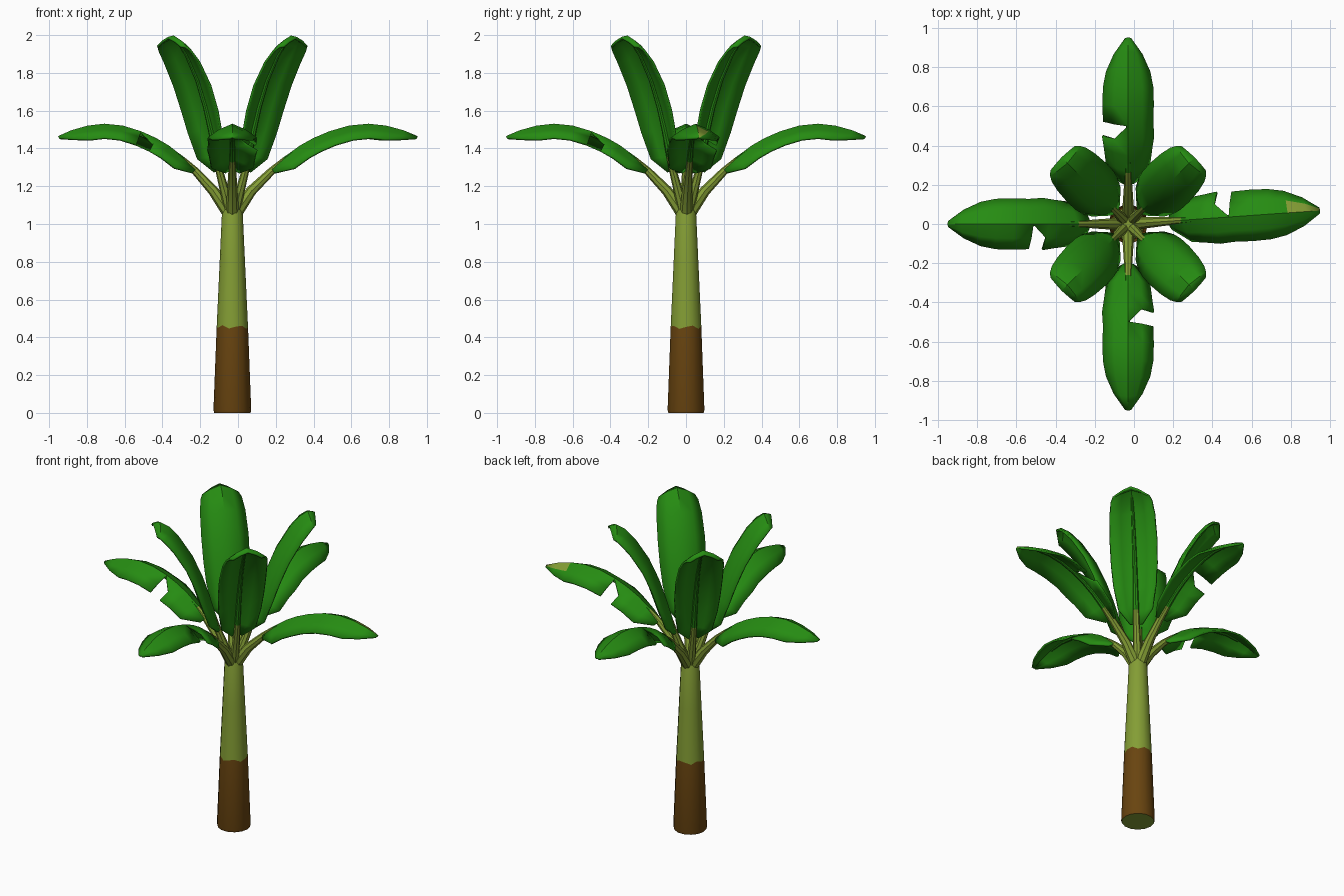
import bpy, bmesh, math
from mathutils import Vector

if "Cube" in bpy.data.objects:
    bpy.data.objects.remove(bpy.data.objects["Cube"])

CX = -0.03  # trunk axis


def material(name, rgb):
    m = bpy.data.materials.new(name)
    m.diffuse_color = (*rgb, 1)
    m.use_nodes = True
    m.node_tree.nodes["Principled BSDF"].inputs["Base Color"].default_value = m.diffuse_color
    return m


LEAF = material("leaf green", (0.019, 0.26, 0.006))
STEM = material("stem green", (0.23, 0.34, 0.035))
BARK = material("bark brown", (0.14, 0.058, 0.005))


def finish(name, bm, mats, angle=40):
    bmesh.ops.recalc_face_normals(bm, faces=bm.faces[:])
    me = bpy.data.meshes.new(name)
    bm.to_mesh(me)
    bm.free()
    for m in mats:
        me.materials.append(m)
    ob = bpy.data.objects.new(name, me)
    bpy.context.collection.objects.link(ob)
    bpy.ops.object.select_all(action='DESELECT')
    bpy.context.view_layer.objects.active = ob
    ob.select_set(True)
    bpy.ops.object.shade_smooth_by_angle(angle=math.radians(angle))
    return ob


def frames(path, angle):
    """Points, side vectors and upward normals along a radial (r, z) path."""
    out = Vector((math.cos(angle), math.sin(angle), 0))
    side = Vector((-out.y, out.x, 0))
    result = []
    for i, (r, z) in enumerate(path):
        a, b = path[max(i - 1, 0)], path[min(i + 1, len(path) - 1)]
        t = Vector((b[0] - a[0], b[1] - a[1])).normalized()
        p = out * r + Vector((CX, 0, z))
        result.append((p, side, out * -t.y + Vector((0, 0, t.x))))
    return result


def tube(name, path, radii, angle, mats, leaf_from):
    """Tapered stalk, turning leaf green where it runs on as a midrib."""
    bm = bmesh.new()
    n = 8
    rings = []
    for (p, s, up), r in zip(frames(path, angle), radii):
        rings.append([bm.verts.new(p + (s * math.cos(k * math.tau / n)
                      + up * math.sin(k * math.tau / n)) * r) for k in range(n)])
    for i in range(len(rings) - 1):
        for k in range(n):
            f = bm.faces.new((rings[i][k], rings[i][(k + 1) % n],
                              rings[i + 1][(k + 1) % n], rings[i + 1][k]))
            f.material_index = int(i >= leaf_from)
    bm.faces.new(rings[0])
    bm.faces.new(rings[-1])
    finish(name, bm, mats)


def leaf(name, path, widths, drop, angle, tear=None, patch=None):
    """Folded blade: tear = torn segment, patch = pale segments near the rib."""
    us = (-1, -0.55, 0, 0.55, 1)
    bm = bmesh.new()
    rows = []
    for i, ((p, s, up), w) in enumerate(zip(frames(path, angle), widths)):
        rows.append([bm.verts.new(p + s * (u * w)
                     - up * (drop * abs(u) ** 1.4 * min(1, w / 0.11))) for u in us])
    for i in range(len(rows) - 1):
        for j in range(4):
            if tear == i and j >= 2:
                if j == 2:  # wedge closes toward the rib
                    bm.faces.new((rows[i][2], rows[i][3], rows[i + 1][2]))
                continue
            f = bm.faces.new((rows[i][j], rows[i][j + 1],
                              rows[i + 1][j + 1], rows[i + 1][j]))
            f.material_index = int(bool(patch) and i in patch and j == 2)
    ob = finish(name, bm, [LEAF, STEM])
    mod = ob.modifiers.new("thickness", 'SOLIDIFY')
    mod.thickness = 0.012
    mod.offset = 0


# Trunk: bark below an uneven line, green above, green underside
bm = bmesh.new()
n = 14
rings = []
for z, r, jag in ((0, 0.096, 0), (0.015, 0.1, 0), (0.455, 0.083, 0.01),
                  (0.8, 0.067, 0), (1.06, 0.055, 0), (1.13, 0.035, 0)):
    rings.append([bm.verts.new((CX + r * math.cos(k * math.tau / n),
                                r * math.sin(k * math.tau / n),
                                z + jag * math.sin(k * 2.3))) for k in range(n)])
for i in range(len(rings) - 1):
    for k in range(n):
        f = bm.faces.new((rings[i][k], rings[i][(k + 1) % n],
                          rings[i + 1][(k + 1) % n], rings[i + 1][k]))
        f.material_index = int(i < 2)
bm.faces.new(rings[0])
bm.faces.new(rings[-1])
finish("trunk", bm, [STEM, BARK])

# Lower arching leaves
low = [(0.2, 1.29), (0.27, 1.35), (0.35, 1.41), (0.42, 1.45), (0.5, 1.485),
       (0.6, 1.515), (0.7, 1.525), (0.79, 1.515), (0.88, 1.49), (0.95, 1.46)]
low_w = [0.04, 0.11, 0.12, 0.13, 0.125, 0.128, 0.125, 0.11, 0.07, 0.012]
for name, turn, reach, patch in (("right", 4, 1.032, (7, 8)), ("back", 90, 1, None),
                                 ("left", 180, 0.968, None), ("front", 270, 1, None)):
    a = math.radians(turn)
    path = [(r * reach, z) for r, z in low]
    leaf(name + "_leaf", path, low_w, 0.07, a, 3, patch)
    rib = [(0.02, 1.06), (0.1, 1.175)] + [(r, z - 0.012) for r, z in path[:8]]
    tube(name + "_stalk", rib, [0.035, 0.028, 0.021, 0.017, 0.014, 0.012,
                                0.01, 0.009, 0.007, 0.005], a, [STEM, LEAF], 3)

# Upper upright leaves, on the diagonals
high = [(0.085, 1.28), (0.11, 1.36), (0.15, 1.5), (0.19, 1.62), (0.25, 1.76),
        (0.33, 1.89), (0.39, 1.96), (0.44, 1.992), (0.48, 1.985)]
high_w = [0.035, 0.1, 0.125, 0.135, 0.138, 0.132, 0.12, 0.105, 0.085]
for k, name in enumerate(("back_right", "back_left", "front_left", "front_right")):
    a = math.radians(45 + 90 * k)
    leaf(name + "_upper_leaf", high, high_w, 0.06, a)
    rib = [(0.015, 1.06)] + [(r + 0.012, z) for r, z in high[:7]]
    tube(name + "_upper_stalk", rib, [0.03, 0.02, 0.018, 0.015, 0.013, 0.011,
                                      0.009, 0.006], a, [STEM, LEAF], 2)
